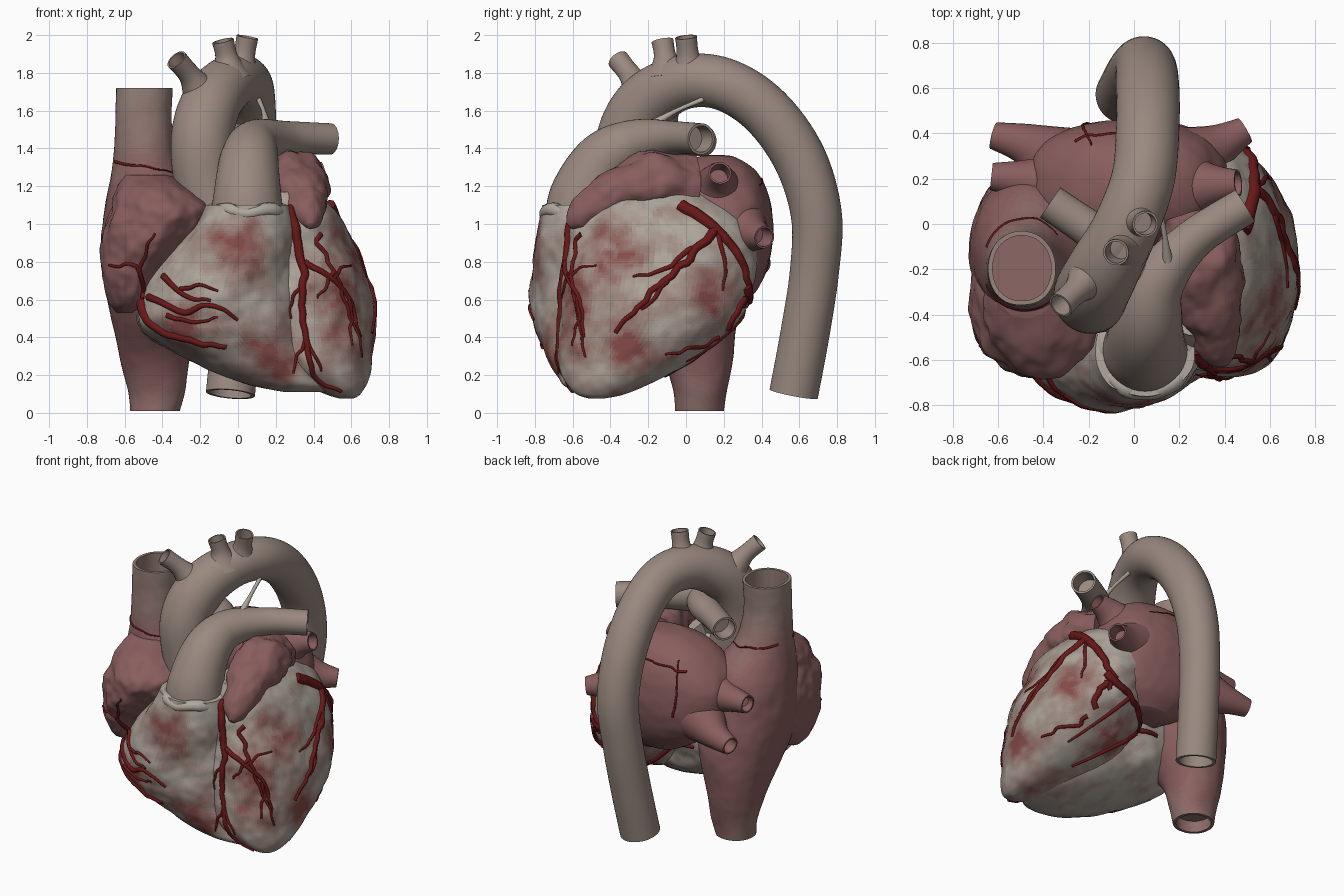
import bpy, bmesh, math
from mathutils import Vector, noise
from mathutils.bvhtree import BVHTree

if "Cube" in bpy.data.objects:
    bpy.data.objects.remove(bpy.data.objects["Cube"])

FAT, MUSCLE = (.43, .39, .34), (.235, .07, .065)
PINK, VESSEL, RED = (.25, .11, .11), (.32, .25, .215), (.14, .009, .009)
mats = {}


def material(col):
    if col not in mats:
        mats[col] = bpy.data.materials.new("tint")
        mats[col].diffuse_color = (*col, 1)
    return mats[col]


def ramp(a, b, n=12):
    return [tuple(round(p + (q - p) * i / (n - 1), 3) for p, q in zip(a, b)) for i in range(n)]


def spline(pts, sub):
    """Catmull-Rom through tuples of any length"""
    out = []
    for i in range(len(pts) - 1):
        p0, p1, p2, p3 = pts[max(i - 1, 0)], pts[i], pts[i + 1], pts[min(i + 2, len(pts) - 1)]
        for k in range(sub):
            t = k / sub
            out.append(tuple(.5 * (2 * b + (c - a) * t + (2 * a - 5 * b + 4 * c - d) * t * t
                                   + (3 * b - a - 3 * c + d) * t ** 3)
                             for a, b, c, d in zip(p0, p1, p2, p3)))
    return out + [tuple(pts[-1])]


def loft(name, rings, cols, tint=None, amp=0, freq=5):
    """Skin a list of vertex rings, roughen it, and tint the faces along a colour ramp"""
    bm = bmesh.new()
    loops = []
    for ring in rings:
        c = sum(ring, Vector()) / len(ring)
        loops.append([bm.verts.new(c + (p - c) * (1 + amp * (noise.noise(p * freq) + .35 * noise.noise(p * freq * 3))))
                      for p in ring])
    n = len(rings[0])
    for a, b in zip(loops, loops[1:]):
        for i in range(n):
            bm.faces.new((a[i], a[(i + 1) % n], b[(i + 1) % n], b[i]))
    bm.faces.new(loops[0])
    bm.faces.new(loops[-1])
    bmesh.ops.recalc_face_normals(bm, faces=bm.faces)
    if tint:
        for f in bm.faces:
            v = tint(f.calc_center_median())
            f.material_index = round(min(max(v, 0), 1) * (len(cols) - 1))
    me = bpy.data.meshes.new(name)
    bm.to_mesh(me)
    bm.free()
    for c in cols:
        me.materials.append(material(c))
    me.shade_smooth()
    me.set_sharp_from_angle(angle=math.radians(50))
    ob = bpy.data.objects.new(name, me)
    bpy.context.collection.objects.link(ob)
    return ob


def body(name, rows, cols, tint=None, e=2.2, n=128, sub=14, amp=0, freq=5, folds=0, lips=False):
    """Stack of horizontal rounded sections (z, x0, x1, y0, y1)"""
    rows = spline(rows, sub)
    if lips:
        def inner(r, dz):
            return (r[0] + dz, r[1] + .02, r[2] - .02, r[3] + .02, r[4] - .02)
        rows = [inner(rows[0], .08), inner(rows[0], 0)] + rows + [inner(rows[-1], 0), inner(rows[-1], -.3)]
    rings = []
    for z, x0, x1, y0, y1 in rows:
        ring = []
        for i in range(n):
            a = math.tau * i / n
            c, s = math.cos(a), math.sin(a)
            k = 1 + folds * math.sin(11 * a + 4 * z)
            ring.append(Vector(((x0 + x1) / 2 + k * (x1 - x0) / 2 * math.copysign(abs(c) ** (2 / e), c),
                                (y0 + y1) / 2 + k * (y1 - y0) / 2 * math.copysign(abs(s) ** (2 / e), s), z)))
        rings.append(ring)
    return loft(name, rings, cols, tint, amp, freq)


def tube(name, pts, col, n=32, sub=8, end=True, amp=0, freq=5):
    """Round tube along (x, y, z, r); an open end gets a rim and a hollow"""
    s = spline(pts, sub) if sub > 1 else pts
    P = [Vector(p[:3]) for p in s]
    T = [(P[min(i + 1, len(P) - 1)] - P[max(i - 1, 0)]).normalized() for i in range(len(P))]
    secs = [(p, t, q[3]) for p, t, q in zip(P, T, s)]
    if end:
        p, t, r = secs[-1]
        secs += [(p, t, r * .84), (p - t * .1, t, r * .8)]
    u = secs[0][1].orthogonal().normalized()
    rings = []
    for p, t, r in secs:
        u = (u - t * u.dot(t)).normalized()
        v = t.cross(u)
        rings.append([p + r * (u * math.cos(math.tau * i / n) + v * math.sin(math.tau * i / n)) for i in range(n)])
    return loft(name, rings, [col], None, amp, freq)


# Ventricles: pale fat with red muscle patches
patches = [Vector(p) for p in ((.52, -.55, .38), (.5, -.55, .62), (.58, -.38, .87), (.68, -.3, .35), (.62, .08, .62),
                               (0, -.8, .86), (.17, -.72, .3), (-.25, -.72, .45), (.3, .1, .4), (.5, -.35, .2))]


def meat(p):
    g = max(math.exp(-((p - c).length / .2) ** 2) for c in patches)
    return g * .95 + .45 * noise.noise(p * 8) + .25 * noise.noise(p * 20) + .02


flesh = ramp(FAT, MUSCLE)
lv = body("left_ventricle", [
    (.075, .54, .61, -.51, -.44), (.10, .46, .65, -.58, -.32), (.17, .30, .69, -.64, -.16), (.3, .1, .71, -.68, .08),
    (.5, 0, .725, -.67, .28), (.7, 0, .69, -.66, .36), (.9, 0, .61, -.62, .36), (1.05, .05, .53, -.58, .28),
    (1.17, .12, .42, -.5, .1)], flesh, meat, amp=.05)
rv = body("right_ventricle", [
    (.11, .25, .5, -.58, -.38), (.15, .05, .5, -.65, -.25), (.22, -.14, .46, -.70, -.12), (.32, -.34, .42, -.75, 0),
    (.45, -.52, .38, -.8, .05), (.6, -.53, .36, -.82, .1), (.8, -.42, .34, -.81, .08), (1.0, -.23, .30, -.785, -.2),
    (1.1, -.17, .27, -.76, -.34)], flesh, meat, amp=.05)

# Right atrium with both caval veins, and its folded auricle
ra = body("right_atrium_and_caval_veins", [
    (.01, -.57, -.31, -.06, .2), (.12, -.58, -.28, -.07, .22), (.3, -.63, -.25, -.14, .25), (.5, -.67, -.18, -.3, .27),
    (.7, -.715, -.13, -.42, .26), (.9, -.73, -.12, -.46, .23), (1.1, -.705, -.18, -.43, .18), (1.3, -.665, -.31, -.38, .03),
    (1.5, -.65, -.35, -.36, -.04), (1.72, -.645, -.345, -.36, -.03)],
    ramp(PINK, VESSEL), lambda p: max((p.z - 1.2) * 1.7, (.3 - p.z) * 1.2) + .3 * noise.noise(p * 5),
    e=2.1, lips=True, amp=.03)
au = body("right_auricle", [
    (.53, -.64, -.56, -.4, -.3), (.58, -.68, -.50, -.5, -.2), (.68, -.715, -.44, -.57, -.1), (.8, -.72, -.34, -.63, -.05),
    (.95, -.71, -.19, -.67, -.05), (1.08, -.68, -.14, -.66, -.05), (1.18, -.64, -.24, -.58, -.07),
    (1.26, -.6, -.36, -.42, -.1)], [PINK], amp=.1, freq=6, folds=.015)

# Left atrium, pulmonary veins and left auricle
la = body("left_atrium", [
    (.57, -.1, .2, .05, .3), (.66, -.25, .34, 0, .38), (.8, -.42, .42, -.1, .44), (1.0, -.46, .42, -.1, .46),
    (1.15, -.42, .38, -.1, .44), (1.28, -.29, .3, -.05, .37), (1.35, -.12, .18, .05, .27), (1.365, -.03, .08, .12, .2)],
    [PINK], e=2.4, amp=.03)
for a, b, c in (((.18, .16, 1.13), (.34, .17, 1.23), (.46, .18, 1.27)), ((.2, .25, 1.0), (.37, .345, .95), (.49, .415, .93)),
                ((-.26, .15, 1.02), (-.46, .19, 1.02), (-.63, .21, 1.02)), ((-.26, .24, .88), (-.46, .345, .82), (-.62, .39, .79))):
    tube("pulmonary_vein", [(*a, .2), (*b, .1), (*c, .06)], PINK, n=28)
tube("left_auricle", [(.385, -.62, .99, .02), (.38, -.575, 1.03, .07), (.36, -.48, 1.10, .105), (.335, -.34, 1.18, .14),
                      (.3, -.17, 1.21, .17), (.24, .03, 1.19, .16)], PINK, n=64, sub=10, end=False, amp=.2, freq=7)

# Aorta and its three arch branches
tube("aorta", [(-.08, -.32, .95, .15), (-.17, -.32, 1.2, .16), (-.19, -.31, 1.45, .165), (-.14, -.21, 1.64, .16),
               (-.04, -.02, 1.75, .145), (.04, .2, 1.74, .14), (.06, .42, 1.6, .14), (.06, .6, 1.35, .14),
               (.05, .69, 1.05, .135), (.02, .68, .75, .13), (-.01, .63, .42, .13), (-.04, .57, .1, .13)],
     VESSEL, n=48, sub=8)
for a, b, c in (((-.18, -.22, 1.66), (-.25, -.29, 1.78), (-.325, -.36, 1.87)),
                ((-.05, -.1, 1.78), (-.06, -.11, 1.88), (-.08, -.125, 1.97)),
                ((.0, .02, 1.78), (.03, .01, 1.89), (.05, 0, 1.99))):
    tube("arch_branch", [(*a, .12), (*b, .062), (*c, .058)], VESSEL, n=24)

# Pulmonary trunk and arteries, fatty collar, ligament
tube("pulmonary_trunk", [(.05, -.55, 1.0, .2), (.05, -.54, 1.15, .18), (.06, -.43, 1.34, .155), (.1, -.26, 1.43, .125),
                         (.26, -.07, 1.455, .09), (.49, .08, 1.45, .083)], VESSEL, n=40)
tube("right_pulmonary_artery", [(.08, -.3, 1.41, .11), (-.05, -.12, 1.44, .095), (-.2, -.02, 1.44, .083),
                                (-.37, .095, 1.44, .08)], VESSEL)
ring = [(.05 + .19 * math.cos(a), -.56 + .185 * math.sin(a), 1.065 + .012 * math.sin(5 * a), .035)
        for a in [math.tau * i / 48 for i in range(49)]]
tube("fatty_collar", ring, FAT, n=12, sub=1, end=False, amp=.25, freq=12)
tube("arterial_ligament", [(.15, -.17, 1.53, .025), (.135, -.05, 1.6, .012), (.11, .09, 1.66, .014)], FAT, n=10, end=False)


# Coronary arteries: drawn in a flat view, then projected on the surface
def surface(*obs):
    vs, fs = [], []
    for o in obs:
        k = len(vs)
        vs += [v.co.copy() for v in o.data.vertices]
        fs += [[i + k for i in p.vertices] for p in o.data.polygons]
    return BVHTree.FromPolygons(vs, fs)


muscle, whole = surface(lv, rv), surface(lv, rv, ra, au, la)
VIEWS = {"front": (lambda a, b: Vector((a, -3, b)), Vector((0, 1, 0))),
         "side": (lambda a, b: Vector((3, a, b)), Vector((-1, 0, 0))),
         "back": (lambda a, b: Vector((a, 3, b)), Vector((0, -1, 0)))}


def artery(view, r, pts, tree=muscle):
    origin, d = VIEWS[view]
    flat, out = spline(pts, 10), []
    for i, (a, b) in enumerate(flat):
        w = .018 * noise.noise(Vector((a * 14, b * 14, r * 90)))
        hit = tree.ray_cast(origin(a + w, b - w), d)
        if hit[0]:
            if out and (Vector(out[-1][:3]) - hit[0]).length > .13:
                break
            out.append((*hit[0], r * (1 - .6 * i / len(flat))))
    if len(out) > 2:
        tube("coronary_artery", out, RED, n=8, sub=1, end=False)


for r, pts in ((.027, [(.28, 1.08), (.31, .95), (.35, .75), (.34, .6), (.36, .4), (.4, .2), (.55, .11)]),
               (.018, [(.35, .8), (.5, .71), (.6, .58), (.65, .4)]), (.014, [(.58, .6), (.6, .48), (.6, .36)]),
               (.012, [(.34, .68), (.29, .6), (.28, .5)]), (.012, [(.36, .4), (.31, .3), (.3, .2)]),
               (.012, [(.37, .38), (.42, .28), (.44, .22)]), (.012, [(.5, .71), (.54, .77), (.6, .78)]),
               (.03, [(-.51, .58), (-.47, .48), (-.35, .41), (-.2, .37), (-.06, .35)]),
               (.02, [(-.48, .62), (-.3, .54), (-.13, .57), (0, .49)]),
               (.018, [(-.4, .73), (-.28, .62), (-.15, .6)]), (.014, [(-.38, .52), (-.25, .48), (-.1, .5)]),
               (.013, [(-.3, .65), (-.2, .67), (-.1, .64)])):
    artery("front", r, pts)
for r, pts in ((.016, [(-.5, .6), (-.53, .77), (-.68, .78)]), (.012, [(-.53, .75), (-.48, .85), (-.44, .95)]),
               (.008, [(-.65, 1.33), (-.5, 1.3), (-.34, 1.27)])):
    artery("front", r, pts, whole)
for r, pts in ((.036, [(-.03, 1.1), (.1, 1.02), (.2, .93), (.28, .82), (.33, .68), (.31, .56)]),
               (.026, [(.15, .98), (0, .8), (-.2, .62), (-.38, .43)]), (.016, [(.04, .87), (-.14, .76), (-.28, .72)]),
               (.015, [(-.1, .7), (-.18, .6), (-.24, .55)]), (.022, [(.31, .62), (.17, .37), (-.05, .26), (-.3, .2)]),
               (.015, [(.16, .97), (.2, .8), (.19, .65)]), (.015, [(.17, .4), (.03, .34), (-.1, .3)]),
               (.015, [(-.56, .95), (-.6, .75), (-.57, .5), (-.54, .3)]), (.013, [(-.6, .75), (-.64, .68), (-.65, .6)])):
    artery("side", r, pts)
for r, pts in ((.03, [(.5, .66), (.32, .58), (.1, .53), (-.12, .53)]), (.022, [(.05, .5), (.2, .35), (.42, .2)]),
               (.016, [(.3, .56), (.42, .42), (.55, .28)]), (.009, [(-.2, .9), (-.23, 1.1), (-.19, 1.27)]),
               (.008, [(-.25, 1.2), (0, 1.24), (.2, 1.2)]), (.008, [(-.65, 1.33), (-.5, 1.31), (-.34, 1.29)])):
    artery("back", r, pts, whole)

for m in bpy.data.materials:
    if m.users and not m.is_grease_pencil:
        m.use_nodes = True
        m.node_tree.nodes["Principled BSDF"].inputs["Base Color"].default_value = m.diffuse_color
